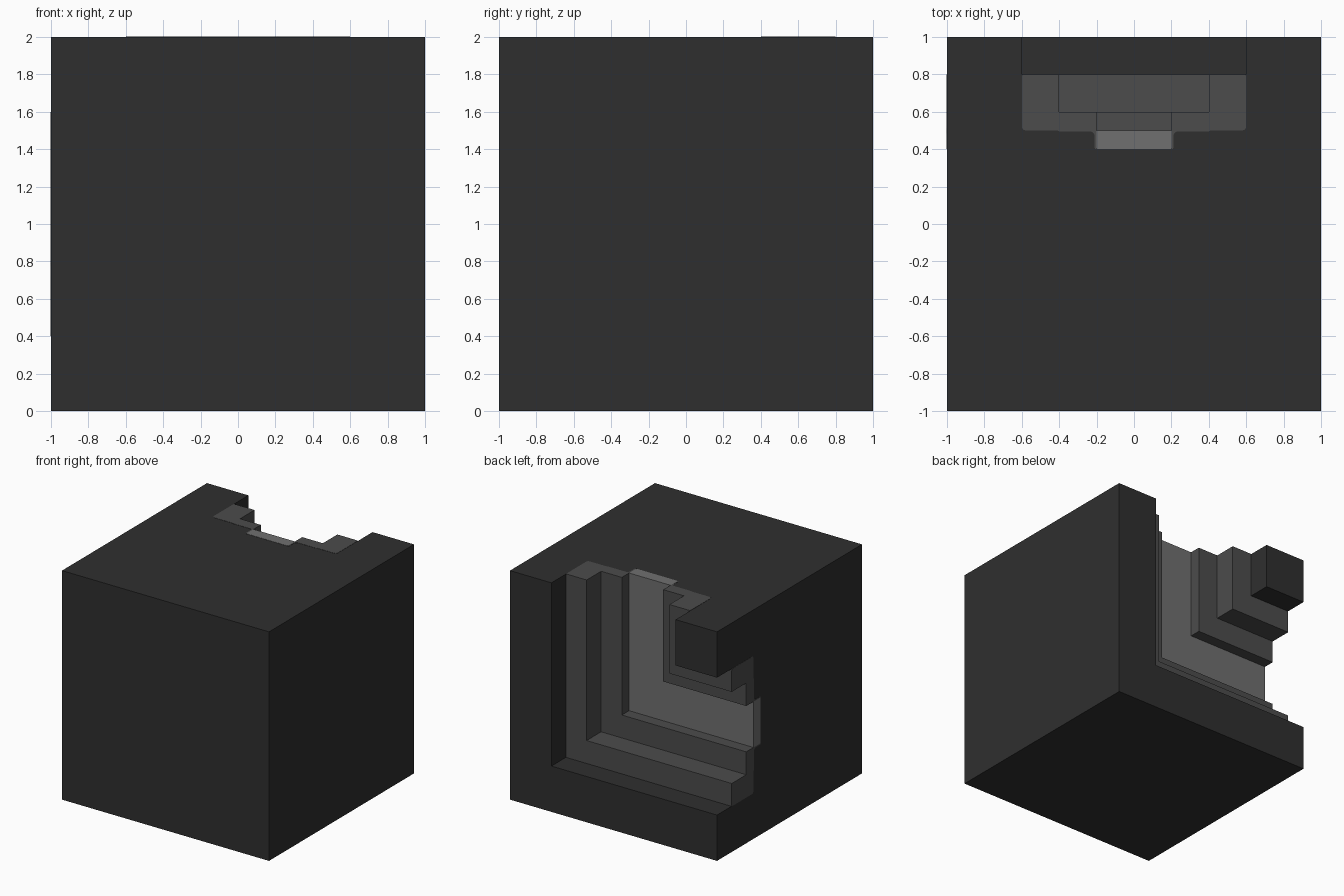
import bpy, bmesh
from mathutils import Vector

if "Cube" in bpy.data.objects:
    bpy.data.objects.remove(bpy.data.objects["Cube"])


def material(name, v):
    m = bpy.data.materials.new(name)
    m.diffuse_color = (v, v, v, 1)
    m.use_nodes = True
    m.node_tree.nodes["Principled BSDF"].inputs["Base Color"].default_value = m.diffuse_color
    return m


DARK = material("dark grey", 0.028)
MID = material("mid grey", 0.072)
LIGHT = material("light grey", 0.16)


def prism(name, ring, offset, mats):
    """Solid made by extruding a ring of 3D points along an offset."""
    bm = bmesh.new()
    face = bm.faces.new([bm.verts.new(p) for p in ring])
    new = bmesh.ops.extrude_face_region(bm, geom=[face], use_keep_orig=True)["geom"]
    bmesh.ops.translate(bm, vec=offset, verts=[g for g in new if isinstance(g, bmesh.types.BMVert)])
    bmesh.ops.recalc_face_normals(bm, faces=bm.faces)
    mesh = bpy.data.meshes.new(name)
    bm.to_mesh(mesh)
    bm.free()
    ob = bpy.data.objects.new(name, mesh)
    bpy.context.collection.objects.link(ob)
    for m in mats:
        mesh.materials.append(m)
    return ob


# Cube body
body = prism("cube_body", [(-1, -1, 0), (1, -1, 0), (1, 1, 0), (-1, 1, 0)], (0, 0, 2),
             [DARK, MID, LIGHT])

# Stepped L-shaped channel, running from the top edge to the left edge of the back
for w, depth in ((0.6, 0.8), (0.4, 0.6), (0.2, 0.5)):
    ell = [(w, 3), (w, 1 - w), (-3, 1 - w), (-3, 1 + w), (-w, 1 + w), (-w, 3)]
    cutter = prism("channel_cutter", [(x, depth, z) for x, z in ell], (0, 1.5, 0), [DARK])
    cutter.hide_render = True
    mod = body.modifiers.new("channel", "BOOLEAN")
    mod.operation = "DIFFERENCE"
    mod.solver = "EXACT"
    mod.object = cutter
    bpy.context.view_layer.objects.active = body
    bpy.ops.object.modifier_apply(modifier=mod.name)
    bpy.data.objects.remove(cutter)

# Channel colours by depth: dark outer walls, mid steps, light floor
for p in body.data.polygons:
    c = p.center
    outside = max(abs(c.x), abs(c.y), abs(c.z - 1)) > 0.99
    if outside or c.y > 0.82:
        p.material_index = 0
    else:
        p.material_index = 2 if c.y < 0.51 else 1


def rounded(points, steps=4):
    """2D outline whose corners (x, y, radius) are rounded off."""
    out = []
    for i, (x, y, r) in enumerate(points):
        p = Vector((x, y))
        if r == 0:
            out.append(p)
            continue
        a = p + (Vector(points[i - 1][:2]) - p).normalized() * r
        b = p + (Vector(points[(i + 1) % len(points)][:2]) - p).normalized() * r
        for k in range(steps + 1):
            t = k / steps
            out.append(a * (1 - t) ** 2 + p * 2 * t * (1 - t) + b * t * t)
    return out


# Thin coloured plates where the channel breaks out of the top and left faces
border = rounded([(-0.6, 0.8, 0.015), (-0.6, 0.5, 0.025), (-0.41, 0.5, 0), (-0.4, 0.495, 0),
                  (-0.21, 0.495, 0.03), (-0.21, 0.4, 0.008), (-0.2, 0.4, 0),
                  (-0.2, 0.6, 0), (-0.4, 0.6, 0), (-0.4, 0.8, 0)])
core = rounded([(-0.2, 0.5, 0), (-0.2, 0.4, 0.01), (0.2, 0.4, 0.01), (0.2, 0.5, 0)])
T = 0.002
plates = [("border_a", border, MID), ("border_b", [Vector((-p.x, p.y)) for p in border], MID),
          ("core", core, LIGHT)]
for name, ring, mat in plates:
    prism("top_" + name, [(p.x, p.y, 2) for p in ring], (0, 0, T), [mat])
    prism("left_" + name, [(-1, p.y, 1 + p.x) for p in ring], (-T, 0, 0), [mat])
